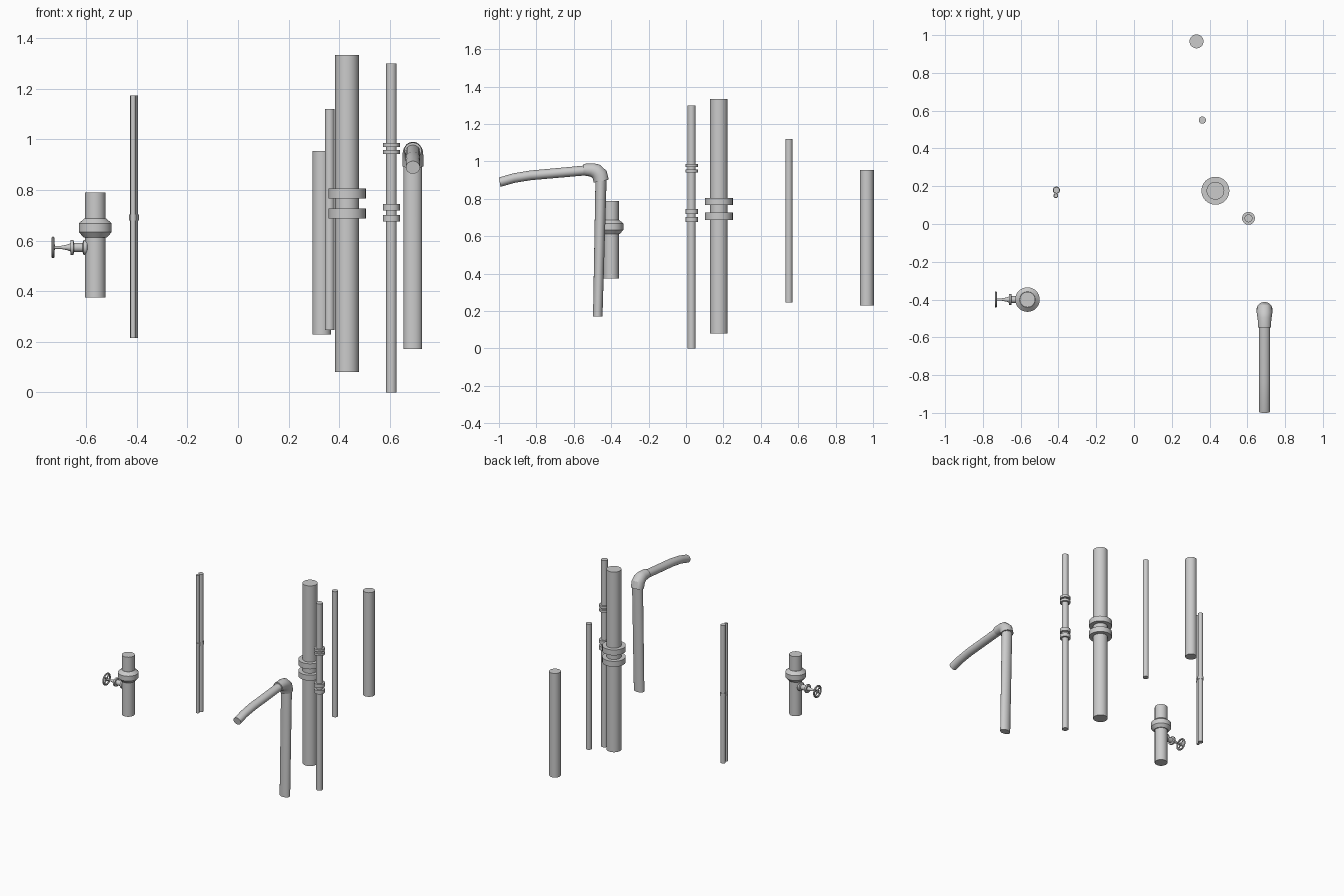
import bpy, bmesh, math
from mathutils import Vector

if "Cube" in bpy.data.objects:
    bpy.data.objects.remove(bpy.data.objects["Cube"])

SIDES = 32


def loft(name, rings, sides=SIDES):
    """Skin a closed tube through rings of (centre, half axis u, half axis v)."""
    bm = bmesh.new()
    loops = []
    for c, u, v in rings:
        loops.append([bm.verts.new(c + u * math.cos(2 * math.pi * i / sides)
                                   + v * math.sin(2 * math.pi * i / sides))
                      for i in range(sides)])
    for a, b in zip(loops, loops[1:]):
        for i in range(sides):
            j = (i + 1) % sides
            bm.faces.new((a[i], a[j], b[j], b[i]))
    bm.faces.new(loops[0])
    bm.faces.new(loops[-1])
    bmesh.ops.recalc_face_normals(bm, faces=bm.faces)
    mesh = bpy.data.meshes.new(name)
    bm.to_mesh(mesh)
    bm.free()
    obj = bpy.data.objects.new(name, mesh)
    bpy.context.collection.objects.link(obj)
    smooth(obj)
    return obj


def smooth(obj):
    bpy.ops.object.select_all(action='DESELECT')
    obj.select_set(True)
    bpy.context.view_layer.objects.active = obj
    bpy.ops.object.shade_smooth_by_angle(angle=math.radians(30))


def upright(name, x, y, profile):
    """Vertical turned part from (radius, z) pairs."""
    return loft(name, [(Vector((x, y, z)), Vector((r, 0, 0)), Vector((0, r, 0)))
                       for r, z in profile])


def pipe(name, x, y, r, z0, z1):
    return upright(name, x, y, [(r, z0), (r, z1)])


def bent(name, x, rings):
    """Pipe bending in the y-z plane; each ring: outer (y, z), inner (y, z), x radius."""
    out = []
    for oy, oz, iy, iz, rx in rings:
        o, i = Vector((x, oy, oz)), Vector((x, iy, iz))
        out.append(((o + i) / 2, Vector((rx, 0, 0)), (o - i) / 2))
    return loft(name, out)


# plain straight pipes
pipe("back_pipe", 0.331, 0.967, 0.037, 0.229, 0.953)
pipe("back_thin_pipe", 0.362, 0.55, 0.019, 0.246, 1.119)

# large pipe with a pair of flanges
pipe("large_pipe", 0.431, 0.176, 0.047, 0.081, 1.334)
for n, (z0, z1) in enumerate([(0.688, 0.726), (0.767, 0.805)]):
    pipe(f"large_pipe_flange_{n}", 0.431, 0.176, 0.074, z0, z1)

# medium pipe with two pairs of flanges
pipe("medium_pipe", 0.606, 0.03, 0.021, 0.0, 1.299)
for n, (z0, z1) in enumerate([(0.676, 0.702), (0.719, 0.745),
                              (0.942, 0.958), (0.970, 0.986)]):
    pipe(f"medium_pipe_flange_{n}", 0.606, 0.03, 0.034, z0, z1)

# twin thin pipes with couplings
for n, (x, y, r) in enumerate([(-0.411, 0.179, 0.0165), (-0.414, 0.150, 0.0105)]):
    pipe(f"twin_pipe_{n}", x, y, r, 0.215, 1.174)
    pipe(f"twin_pipe_coupling_{n}", x, y, r + 0.0025, 0.68, 0.703)

# bent pipe: upright leg, elbow and drooping arm
bent("bent_pipe_leg", 0.691, [(-0.4465, 0.172, -0.497, 0.172, 0.0365),
                              (-0.424, 0.92, -0.484, 0.91, 0.0365)])
bent("bent_pipe_elbow", 0.691, [(-0.548, 0.987, -0.548, 0.925, 0.034),
                                (-0.495, 0.990, -0.515, 0.920, 0.036),
                                (-0.462, 0.983, -0.503, 0.915, 0.040),
                                (-0.425, 0.950, -0.498, 0.908, 0.042),
                                (-0.413, 0.903, -0.493, 0.887, 0.042)])
bent("bent_pipe_arm", 0.691, [(-1.0, 0.914, -0.992, 0.864, 0.028),
                              (-0.925, 0.936, -0.915, 0.886, 0.028),
                              (-0.835, 0.951, -0.828, 0.900, 0.029),
                              (-0.53, 0.979, -0.53, 0.926, 0.029)])

# valve body with a collar
VX, VY, VZ = -0.564, -0.40, 0.573
upright("valve_body", VX, VY, [(0.041, 0.375), (0.041, 0.613), (0.047, 0.613),
                               (0.065, 0.634), (0.065, 0.668), (0.042, 0.688),
                               (0.041, 0.688), (0.041, 0.789)])


def sideways(name, profile):
    """Turned part along x from (radius, x) pairs on the valve stem axis."""
    return loft(name, [(Vector((x, VY, VZ)), Vector((0, r, 0)), Vector((0, 0, r)))
                       for r, x in profile])


# valve side branch, stem and handwheel
sideways("valve_branch", [(0.029, -0.661), (0.029, -0.650), (0.018, -0.648),
                          (0.018, -0.614), (0.029, -0.610), (0.029, -0.597),
                          (0.020, -0.585), (0.020, -0.55)])
sideways("valve_stem", [(0.006, -0.737), (0.006, -0.70), (0.011, -0.675),
                        (0.017, -0.658)])
sideways("handwheel_hub", [(0.011, -0.737), (0.011, -0.724)])
WX = -0.731
bpy.ops.mesh.primitive_torus_add(major_radius=0.0365, minor_radius=0.0062,
                                 major_segments=32, minor_segments=10,
                                 location=(WX, VY, VZ),
                                 rotation=(0, math.pi / 2, 0))
wheel = bpy.context.object
wheel.name = "handwheel_rim"
smooth(wheel)
for n in range(4):
    a = n * math.pi / 2 + math.pi / 4
    d = Vector((0, math.cos(a), math.sin(a)))
    side = Vector((0, -d.z, d.y)) * 0.0045
    c = Vector((WX, VY, VZ))
    loft(f"handwheel_spoke_{n}", [(c + d * t, Vector((0.004, 0, 0)), side)
                                  for t in (0.006, 0.035)], sides=8)
